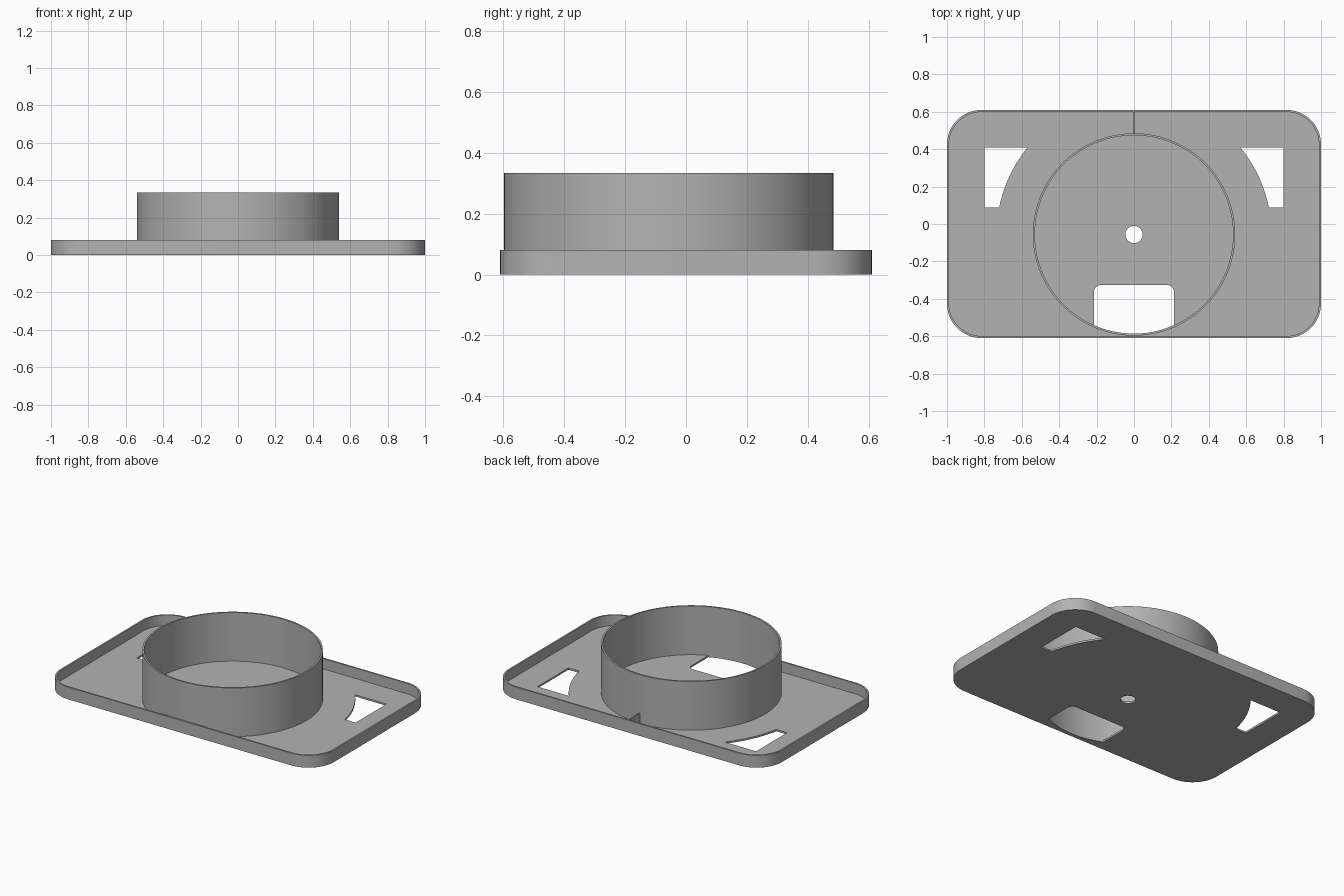
import bpy
import math

if "Cube" in bpy.data.objects:
    bpy.data.objects.remove(bpy.data.objects["Cube"])

grey = bpy.data.materials.new("light_grey")
grey.diffuse_color = (0.45, 0.45, 0.45, 1)
grey.use_nodes = True
grey.node_tree.nodes["Principled BSDF"].inputs["Base Color"].default_value = grey.diffuse_color

CY = -0.056          # ring centre on y
RING_R = 0.541
WALL = 0.011
FLOOR = 0.012
RIM_TOP = 0.081
RING_TOP = 0.334


def arc(cx, cy, r, a0, a1, n):
    """Points along an arc, angles in degrees."""
    return [(cx + r * math.cos(math.radians(a0 + (a1 - a0) * i / n)),
             cy + r * math.sin(math.radians(a0 + (a1 - a0) * i / n)))
            for i in range(n + 1)]


def circle(r, n=128):
    return arc(0, CY, r, 0, 360, n)[:-1]


def rounded_rect(hx, hy, r, n=16):
    pts = []
    for k, (sx, sy) in enumerate([(1, 1), (-1, 1), (-1, -1), (1, -1)]):
        pts += arc(sx * (hx - r), sy * (hy - r), r, 90 * k, 90 * k + 90, n)
    return pts


def extrude(name, outlines, z0, z1):
    """Fill nested outlines (inner ones become holes) and extrude from z0 to z1."""
    cu = bpy.data.curves.new(name, 'CURVE')
    cu.dimensions = '2D'
    cu.fill_mode = 'BOTH'
    cu.extrude = (z1 - z0) / 2
    for pts in outlines:
        sp = cu.splines.new('POLY')
        sp.points.add(len(pts) - 1)
        for p, (x, y) in zip(sp.points, pts):
            p.co = (x, y, 0, 1)
        sp.use_cyclic_u = True
    ob = bpy.data.objects.new(name, cu)
    bpy.context.collection.objects.link(ob)
    ob.location.z = (z0 + z1) / 2
    bpy.ops.object.select_all(action='DESELECT')
    ob.select_set(True)
    bpy.context.view_layer.objects.active = ob
    bpy.ops.object.convert(target='MESH')
    ob = bpy.context.object
    ob.data.materials.clear()
    ob.data.materials.append(grey)
    bpy.ops.object.shade_smooth_by_angle(angle=math.radians(30))
    return ob


outer = rounded_rect(1.0, 0.61, 0.185)
inner = rounded_rect(1.0 - WALL, 0.61 - WALL, 0.185 - WALL)

# Side slots: straight outside, curved side concentric with the ring
SLOT_R, Y0, Y1 = 0.735, 0.087, 0.41
a0 = math.degrees(math.asin((Y0 - CY) / SLOT_R))
a1 = math.degrees(math.asin((Y1 - CY) / SLOT_R))
slot = arc(0, CY, SLOT_R, a0, a1, 16) + [(0.8, Y1), (0.8, Y0)]
slot_mirror = [(-x, y) for x, y in slot]

# Front opening: rounded at the back, following the ring at the front
HX, YB, R = 0.215, -0.326, 0.04
half = math.degrees(math.asin(HX / (RING_R - WALL)))
opening = (arc(0, CY, RING_R - WALL, 270 - half, 270 + half, 20)
           + arc(HX - R, YB - R, R, 0, 90, 8)
           + arc(-HX + R, YB - R, R, 90, 180, 8))

extrude("tray_floor", [inner, slot, slot_mirror, opening, circle(0.046, 48)], 0, FLOOR)
extrude("tray_rim", [outer, inner], 0, RIM_TOP)
extrude("ring_wall", [circle(RING_R), circle(RING_R - WALL)], FLOOR, RING_TOP)

# Thin rib joining the ring to the back rim
yr, yb, t = CY + RING_R - 0.003, 0.602, 0.003
extrude("rib", [[(-t, yr), (t, yr), (t, yb), (-t, yb)]], FLOOR, RIM_TOP - 0.001)
